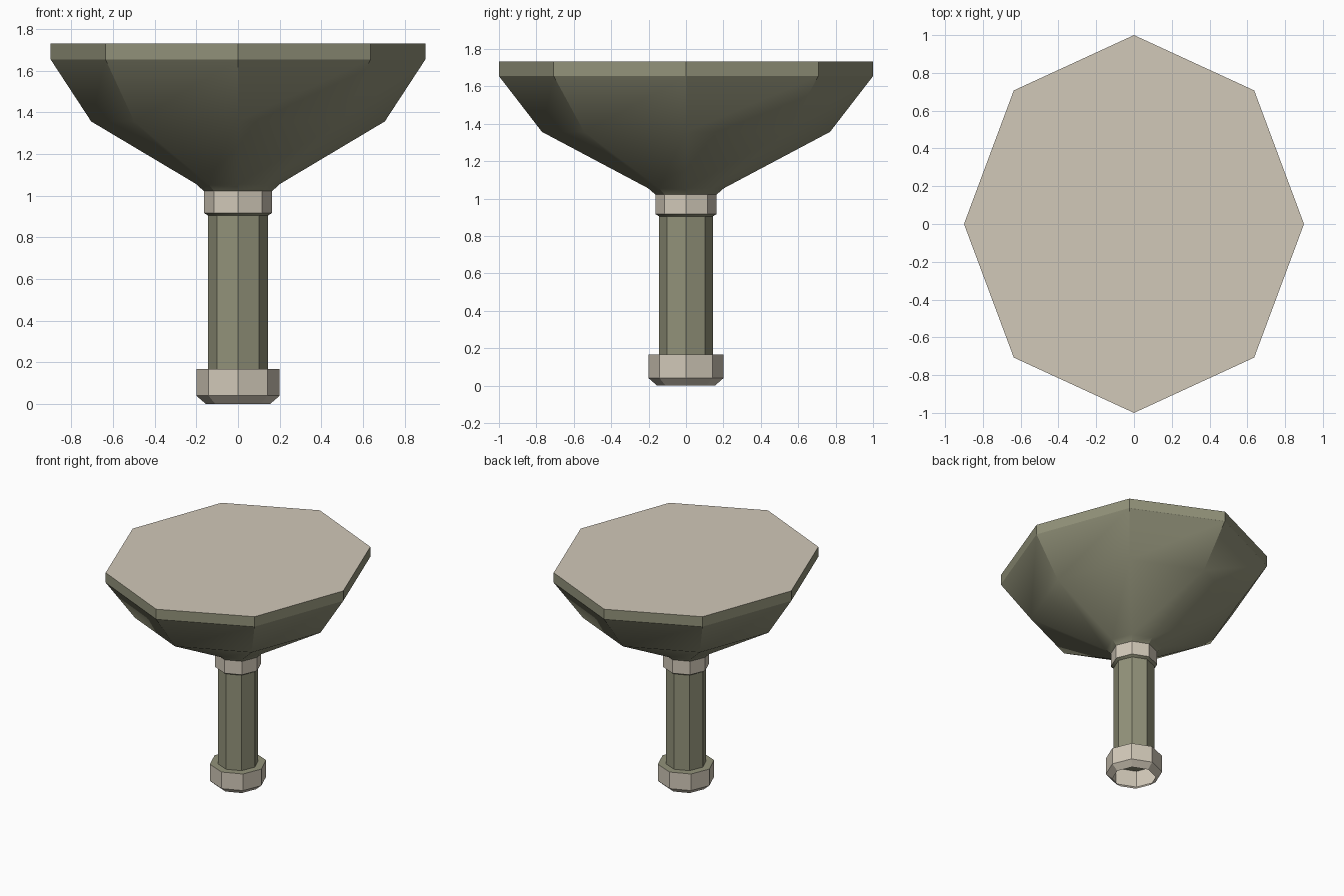
import bpy, bmesh, math

if "Cube" in bpy.data.objects:
    bpy.data.objects.remove(bpy.data.objects["Cube"])

SIDES = 8


def material(name, rgb):
    m = bpy.data.materials.new(name)
    m.diffuse_color = (*rgb, 1.0)
    m.use_nodes = True
    m.node_tree.nodes["Principled BSDF"].inputs["Base Color"].default_value = m.diffuse_color
    return m


olive = material("olive_green", (0.29, 0.29, 0.195))
beige = material("warm_beige", (0.64, 0.58, 0.48))


def loft(name, rings, mats, cap_top=False):
    """Octagonal shell through (rx, ry, z) rings listed bottom to top."""
    bm = bmesh.new()
    loops = []
    for rx, ry, z in rings:
        loops.append([bm.verts.new((rx * math.cos(2 * math.pi * i / SIDES),
                                    ry * math.sin(2 * math.pi * i / SIDES), z))
                      for i in range(SIDES)])
    for a, b in zip(loops, loops[1:]):
        for i in range(SIDES):
            j = (i + 1) % SIDES
            bm.faces.new((a[i], a[j], b[j], b[i]))
    if cap_top:
        bm.faces.new(loops[-1]).material_index = 1
    # smooth only across shallow creases
    bm.normal_update()
    for f in bm.faces:
        f.smooth = True
    for e in bm.edges:
        e.smooth = e.calc_face_angle(math.pi) < math.radians(30)
    me = bpy.data.meshes.new(name)
    bm.to_mesh(me)
    bm.free()
    for m in mats:
        me.materials.append(m)
    ob = bpy.data.objects.new(name, me)
    bpy.context.collection.objects.link(ob)
    return ob


# foot, open underneath, with a chamfered lower edge
loft("foot", [(0.154, 0.154, 0.0), (0.2, 0.2, 0.04), (0.2, 0.2, 0.168)], [beige])

# stem, including the ledge on the foot and the flare under the collar
loft("stem", [(0.2, 0.2, 0.168), (0.144, 0.144, 0.168),
              (0.144, 0.144, 0.905), (0.164, 0.164, 0.918)], [olive])

# collar band
loft("collar", [(0.164, 0.164, 0.918), (0.164, 0.164, 1.022)], [beige])

# wide bowl-shaped head with a flat beige top
loft("head", [(0.164, 0.164, 1.022), (0.2, 0.203, 1.056), (0.705, 0.77, 1.357),
              (0.9, 1.0, 1.655), (0.9, 1.0, 1.732)], [olive, beige], cap_top=True)
